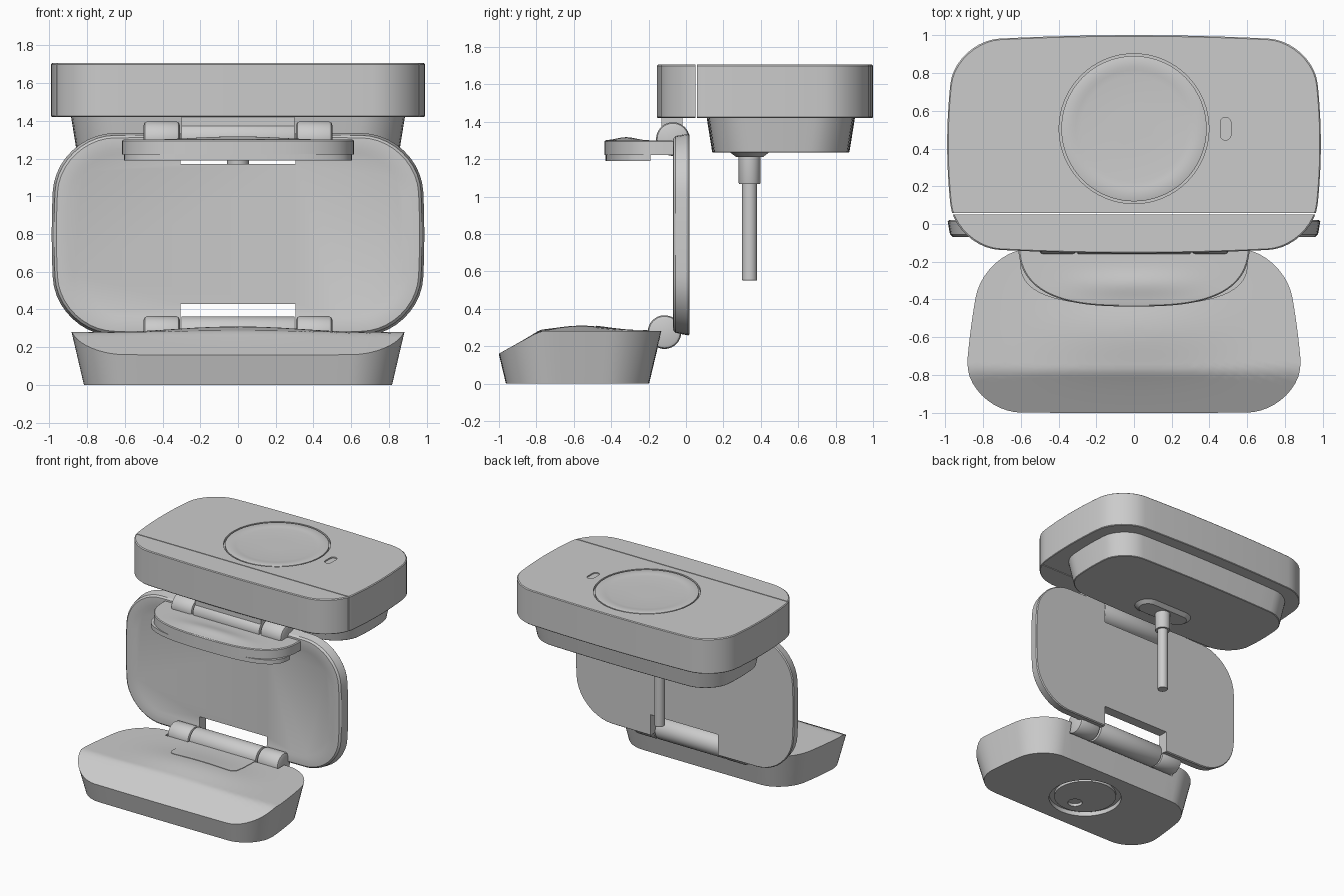
import bpy, bmesh, math
from mathutils import Vector

if "Cube" in bpy.data.objects:
    bpy.data.objects.remove(bpy.data.objects["Cube"])

def finish(name, bm, angle=28):
    bmesh.ops.recalc_face_normals(bm, faces=bm.faces)
    me = bpy.data.meshes.new(name)
    bm.to_mesh(me)
    bm.free()
    ob = bpy.data.objects.new(name, me)
    bpy.context.collection.objects.link(ob)
    smooth(ob, angle)
    return ob

def smooth(ob, angle=28):
    bpy.ops.object.select_all(action='DESELECT')
    bpy.context.view_layer.objects.active = ob
    ob.select_set(True)
    bpy.ops.object.shade_smooth_by_angle(angle=math.radians(angle))

def loft(name, rings, angle=28):
    """Skin a stack of equal-length rings and cap both ends."""
    bm = bmesh.new()
    vs = [[bm.verts.new(p) for p in r] for r in rings]
    n = len(vs[0])
    for a, b in zip(vs, vs[1:]):
        for i in range(n):
            j = (i + 1) % n
            bm.faces.new((a[i], a[j], b[j], b[i]))
    bm.faces.new(vs[0][::-1])
    bm.faces.new(vs[-1])
    return finish(name, bm, angle)

def outline(hx, hy, r, bx=0.0, by=0.0, cy=0.0, seg=10, mid=12):
    """Rounded rectangle whose sides bow out slightly."""
    pts = []
    for k, (sx, sy) in enumerate(((1, 1), (-1, 1), (-1, -1), (1, -1))):
        for i in range(seg + 1):
            a = math.pi / 2 * (k + i / seg)
            pts.append((sx * (hx - r) + r * math.cos(a), sy * (hy - r) + r * math.sin(a)))
        nx, ny = ((-1, 1), (-1, -1), (1, -1), (1, 1))[k]
        a = math.pi / 2 * (k + 1)
        e = (nx * (hx - r) + r * math.cos(a), ny * (hy - r) + r * math.sin(a))
        s = pts[-1]
        for i in range(1, mid):
            t = i / mid
            pts.append((s[0] + (e[0] - s[0]) * t, s[1] + (e[1] - s[1]) * t))
    return [(x * (1 - bx * (y / hy) ** 2), cy + y * (1 - by * (x / hx) ** 2)) for x, y in pts]

def at_z(pts, z):
    return [Vector((x, y, z)) for x, y in pts]

def cap_rings(rim, cy, top, count=18):
    """Shrinking rings that follow a height function."""
    out = []
    for k in range(1, count):
        s = 1 - k / count
        ring = [(p.x * s, cy + (p.y - cy) * s) for p in rim]
        out.append([Vector((x, y, top(x, y))) for x, y in ring])
    return out

def lathe(name, prof, x=0, y=0, n=64):
    return loft(name, [[Vector((x + r * math.cos(2 * math.pi * i / n),
                                y + r * math.sin(2 * math.pi * i / n), z))
                        for i in range(n)] for r, z in prof])

def rod(name, x0, x1, y, z, r, b=0.012):
    prof = [(x0, r - b), (x0 + b * .3, r - b * .3), (x0 + b, r),
            (x1 - b, r), (x1 - b * .3, r - b * .3), (x1, r - b)]
    return loft(name, [[Vector((x, y + q * math.cos(2 * math.pi * i / 40),
                                z + q * math.sin(2 * math.pi * i / 40)))
                        for i in range(40)] for x, q in prof])

def box(name, lo, hi):
    x0, y0, z0 = lo
    x1, y1, z1 = hi
    ring = ((x0, y0), (x1, y0), (x1, y1), (x0, y1))
    return loft(name, [at_z(ring, z0), at_z(ring, z1)])

def cut(ob, *cutters):
    for c in cutters:
        c.hide_render = True
        m = ob.modifiers.new("cut", 'BOOLEAN')
        m.operation, m.solver, m.object = 'DIFFERENCE', 'EXACT', c
        bpy.ops.object.select_all(action='DESELECT')
        bpy.context.view_layer.objects.active = ob
        ob.select_set(True)
        bpy.ops.object.modifier_move_to_index(modifier=m.name, index=0)
        bpy.ops.object.modifier_apply(modifier=m.name)
        bpy.data.objects.remove(c)
    smooth(ob)

# Foot block: drafted walls, sloped front, soft crown on top
def foot_top(x, y):
    z = min(0.28, 0.16 + (y + 1) * 0.545)
    crown = math.cos(math.pi / 2 * min(1, abs(x) / 0.72)) ** 2
    return z + 0.03 * crown * math.exp(-((y + 0.56) / 0.19) ** 2)

def narrow(pts):
    return [(x * (1 - 0.07 * max(0, y + 0.72) / 0.5), y) for x, y in pts]

full = narrow(outline(0.885, 0.45, 0.26, 0.03, 0.01, -0.58))
low = narrow(outline(0.82, 0.383, 0.22, 0.03, 0.01, -0.58))
rim = []
for f, l in zip(full, low):
    z = 0.28
    for _ in range(5):
        t = z / 0.28
        x, y = l[0] + (f[0] - l[0]) * t, l[1] + (f[1] - l[1]) * t
        z = foot_top(x, y)
    rim.append(Vector((x, y, z)))
foot = loft("foot_block", [at_z(low, 0), rim] + cap_rings(rim, -0.58, foot_top))
cut(foot, lathe("cut_a", [(0.275, -0.05), (0.275, 0.035)], 0, -0.58),
    rod("cut_b", -0.51, 0.51, -0.115, 0.28, 0.095, 0.001))

# Recessed disc with a hole under the foot
disc = lathe("foot_disc", [(0.235, 0.012), (0.235, 0.05)], 0, -0.58)
cut(disc, lathe("cut_c", [(0.055, -0.02), (0.055, 0.04)], 0, -0.7, 32))

# Hinge leaf lying on the foot
leaf_top = lambda x, y: foot_top(x, y) + 0.004
leaf = outline(0.3, 0.165, 0.06, cy=-0.315)
leaf_rim = [Vector((x, y, leaf_top(x, y))) for x, y in leaf]
loft("lower_hinge_leaf", [at_z(leaf, 0.24), leaf_rim] + cap_rings(leaf_rim, -0.315, leaf_top))

# Hinge barrels
for tag, y, z in (("lower", -0.115, 0.275), ("upper", -0.07, 1.307)):
    rod(tag + "_hinge_barrel", -0.3, 0.3, y, z, 0.088, 0.004)
    rod(tag + "_hinge_ear_left", -0.5, -0.308, y, z, 0.09, 0.02)
    rod(tag + "_hinge_ear_right", 0.308, 0.5, y, z, 0.09, 0.02)
box("upper_hinge_tab", (-0.3, -0.13, 1.33), (0.3, -0.02, 1.425))

# Back panel with a shallow front recess and hinge notches
def panel_ring(inset, y):
    return [Vector((x, y, 0.797 + z)) for x, z in
            outline(0.987 - inset, 0.54 - inset, 0.31 - inset * 0.8, 0.03, 0.01)]

panel = loft("back_panel", [panel_ring(0.006, 0.02), panel_ring(0, 0.012), panel_ring(0.012, -0.055),
                            panel_ring(0.025, -0.068), panel_ring(0.085, -0.07), panel_ring(0.11, -0.062)])
cut(panel, box("cut_d", (-0.305, -0.2, 0.1), (0.305, 0.2, 0.43)),
    box("cut_e", (-0.305, -0.2, 1.17), (0.305, 0.2, 1.5)))

# Small shelf: half-oval tray with a crown and a stepped underside
def half_oval(hx, back, front, n=48):
    e = 2 / 2.8
    return [(-hx * math.copysign(abs(math.cos(a)) ** e, math.cos(a)),
             back + (front - back) * abs(math.sin(a)) ** e)
            for a in (math.pi * i / n for i in range(n + 1))]

def shelf_top(x, y):
    return 1.3 + 0.017 * math.cos(math.pi / 2 * min(1, abs(x) / 0.5)) ** 2 \
        * math.exp(-((y + 0.32) / 0.07) ** 2)

oval = half_oval(0.615, -0.07, -0.437)
inner = at_z(half_oval(0.607, -0.075, -0.431), 1.3)
loft("shelf", [at_z(oval, 1.222), at_z(oval, 1.294), inner] + cap_rings(inner, -0.22, shelf_top))
under = half_oval(0.603, -0.19, -0.43)
loft("shelf_underside", [at_z(under, 1.19), at_z(under, 1.225)])

# Upper body with split line, dial well and slider slot
def body_ring(inset, z):
    return at_z(outline(0.99 - inset, 0.578 - inset, 0.24, 0.05, 0.055, 0.4225), z)

body = loft("upper_body", [body_ring(0.004, 1.42), body_ring(0, 1.425),
                           body_ring(0, 1.699), body_ring(0.006, 1.705)])
slot = outline(0.028, 0.06, 0.027, cy=0.505, mid=2)
slot = [(x + 0.485, y) for x, y in slot]
cut(body, lathe("cut_f", [(0.397, 1.685), (0.397, 1.8)], 0, 0.505),
    loft("cut_g", [at_z(slot, 1.695), at_z(slot, 1.8)]),
    box("cut_h", (-2, 0.051, 1.0), (2, 0.058, 2.0)))
lathe("dial", [(0.385, 1.68), (0.385, 1.703), (0.38, 1.705), (0.33, 1.705),
               (0.31, 1.702), (0.28, 1.699), (0.1, 1.698)], 0, 0.505, 96)

# Lower tier of the body
def tier_ring(inset, z):
    return at_z(outline(0.885 - inset, 0.397 - inset, 0.2, 0.04, 0.05, 0.507), z)

loft("lower_tier", [tier_ring(0.034, 1.234), tier_ring(0.03, 1.238), tier_ring(0, 1.425)])

# Oval collar and stepped stem
def collar_ring(d, z):
    return at_z(outline(0.255 - d, 0.11 - d, 0.109 - d, cy=0.34, mid=4), z)

loft("stem_collar", [collar_ring(0.04, 1.21), collar_ring(0, 1.24)])
lathe("stem", [(0.037, 0.55), (0.04, 0.555), (0.04, 1.067), (0.056, 1.067),
               (0.058, 1.072), (0.058, 1.22)], 0, 0.34, 40)
